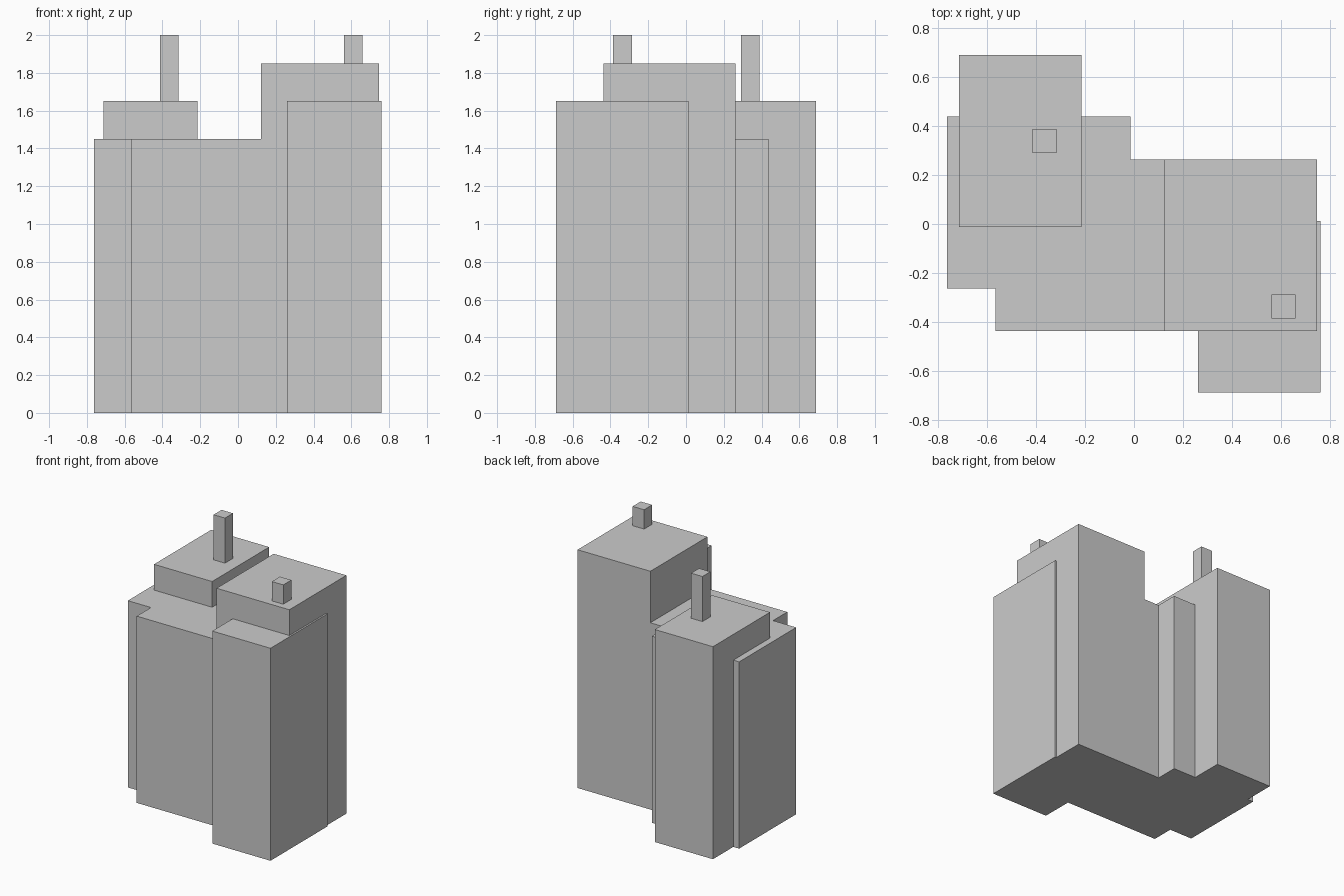
import bpy
import bmesh

if "Cube" in bpy.data.objects:
    bpy.data.objects.remove(bpy.data.objects["Cube"])


def extrude(name, footprint, z0, z1):
    """Solid block from a counter-clockwise footprint."""
    bm = bmesh.new()
    face = bm.faces.new([bm.verts.new((x, y, z0)) for x, y in footprint])
    top = bmesh.ops.extrude_face_region(bm, geom=[face], use_keep_orig=True)["geom"]
    bmesh.ops.translate(bm, vec=(0, 0, z1 - z0),
                        verts=[v for v in top if isinstance(v, bmesh.types.BMVert)])
    bmesh.ops.recalc_face_normals(bm, faces=bm.faces)
    mesh = bpy.data.meshes.new(name)
    bm.to_mesh(mesh)
    bm.free()
    obj = bpy.data.objects.new(name, mesh)
    bpy.context.collection.objects.link(obj)
    return obj


def rect(x0, x1, y0, y1):
    return [(x0, y0), (x1, y0), (x1, y1), (x0, y1)]


# Main towers
extrude("rear_tower", rect(-0.713, -0.214, -0.012, 0.688), 0, 1.65)
extrude("tall_tower", rect(0.122, 0.747, -0.437, 0.263), 0, 1.85)

# Front tower, wrapping around the corner of the tall tower
extrude("front_tower", [(0.26, -0.687), (0.76, -0.687), (0.76, 0.013),
                        (0.747, 0.013), (0.747, -0.437), (0.26, -0.437)], 0, 1.65)

# Lower stepped block, fitted around the rear tower
extrude("low_block", [(-0.564, -0.437), (0.122, -0.437), (0.122, 0.263),
                      (-0.014, 0.263), (-0.014, 0.438), (-0.214, 0.438),
                      (-0.214, -0.012), (-0.713, -0.012), (-0.713, 0.438),
                      (-0.763, 0.438), (-0.763, -0.262), (-0.564, -0.262)], 0, 1.45)

# Roof chimneys
extrude("rear_chimney", rect(-0.413, -0.315, 0.29, 0.388), 1.65, 2.0)
extrude("tall_chimney", rect(0.561, 0.659, -0.386, -0.287), 1.85, 2.0)
